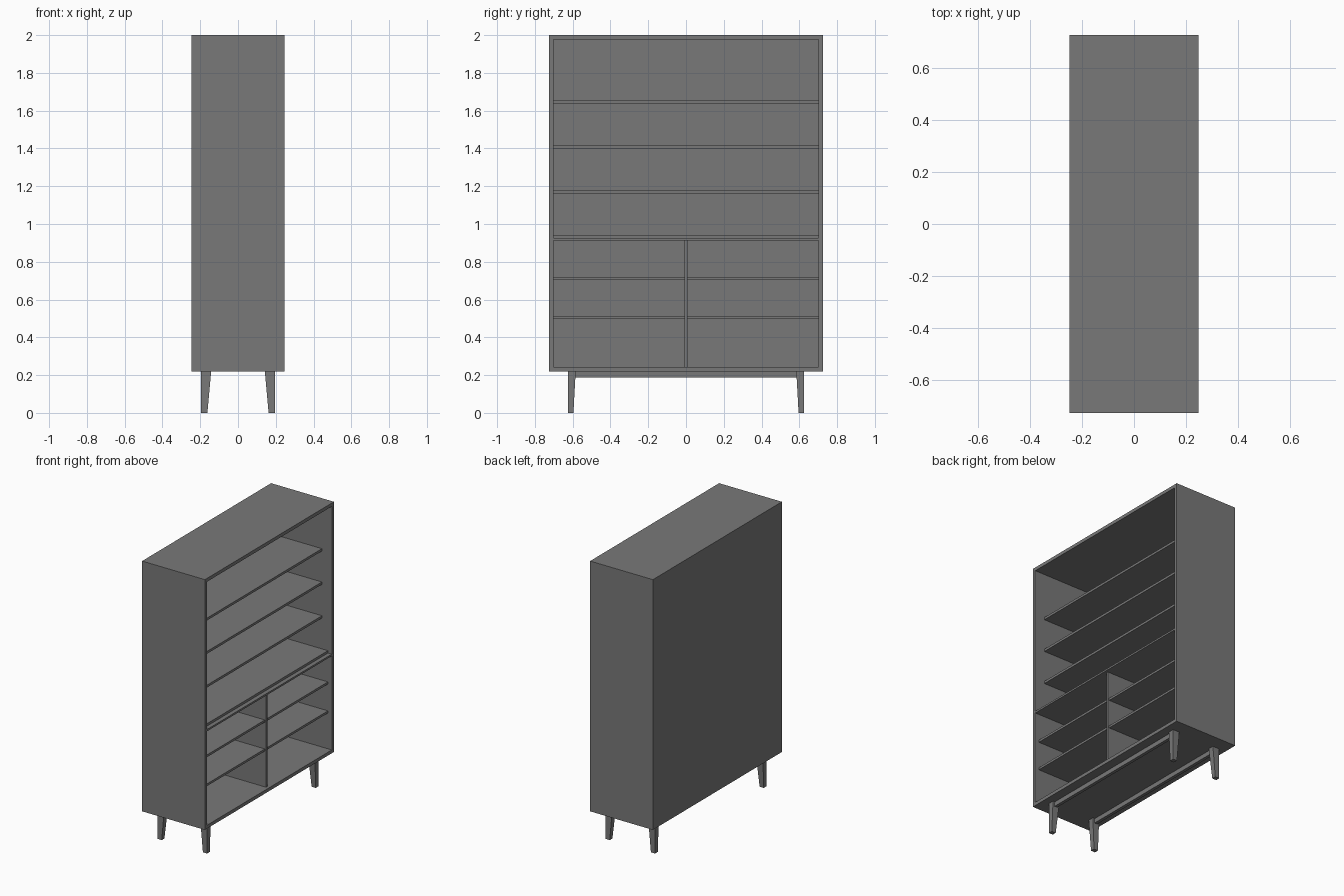
import bpy
import bmesh

cube = bpy.data.objects.get("Cube")
if cube:
    bpy.data.objects.remove(cube, do_unlink=True)

# One grey finish throughout
grey = bpy.data.materials.new("grey_finish")
grey.use_nodes = True
colour = (0.19, 0.19, 0.19, 1)
grey.diffuse_color = colour
grey.node_tree.nodes["Principled BSDF"].inputs["Base Color"].default_value = colour

HX, HY = 0.247, 0.725        # half depth and half width of the case
Z0, Z1 = 0.22, 2.0           # case bottom and top
T = 0.024                    # case board thickness
BACK = -HX + 0.02            # inner face of the back panel
IY = HY - T


def block(name, x, y, z, foot=None):
    """Box from (min, max) ranges; foot gives narrower x, y ranges at the bottom."""
    fx, fy = foot or (x, y)
    bm = bmesh.new()
    rings = []
    for (rx, ry, h) in ((fx, fy, z[0]), (x, y, z[1])):
        rings.append([bm.verts.new((rx[i], ry[j], h))
                      for i, j in ((0, 0), (1, 0), (1, 1), (0, 1))])
    low, high = rings
    bm.faces.new(low[::-1])
    bm.faces.new(high)
    for i in range(4):
        k = (i + 1) % 4
        bm.faces.new((low[i], low[k], high[k], high[i]))
    bmesh.ops.recalc_face_normals(bm, faces=bm.faces)
    mesh = bpy.data.meshes.new(name)
    bm.to_mesh(mesh)
    bm.free()
    mesh.materials.append(grey)
    obj = bpy.data.objects.new(name, mesh)
    bpy.context.collection.objects.link(obj)
    return obj


def span(a, b):
    return (min(a, b), max(a, b))


# Case
block("case_top", (-HX, HX), (-HY, HY), (Z1 - T, Z1))
block("case_bottom", (-HX, HX), (-HY, HY), (Z0, Z0 + T))
for name, s in (("left", 1), ("right", -1)):
    block("case_side_" + name, (-HX, HX), span(s * IY, s * HY), (Z0 + T, Z1 - T))
block("back_panel", (-HX, BACK), (-IY, IY), (Z0 + T, Z1 - T))

# Wide upper shelves, set back from the opening
for i, top in enumerate((1.655, 1.418, 1.178)):
    block(f"upper_shelf_{i + 1}", (BACK, HX - 0.077), (-IY, IY), (top - 0.017, top))

# Middle shelf resting on a flush board
block("middle_shelf", (BACK, HX - 0.03), (-IY, IY), (0.925, 0.942))
block("middle_board", (BACK, HX), (-IY, IY), (0.912, 0.925))

# Lower compartment with a central divider
block("divider", (BACK, HX - 0.02), (-0.008, 0.008), (Z0 + T, 0.912))
for i, top in enumerate((0.72, 0.514)):
    for name, s in (("left", 1), ("right", -1)):
        block(f"lower_shelf_{name}_{i + 1}", (BACK, HX - 0.03),
              span(s * 0.008, s * IY), (top - 0.016, top))

# Legs with straight outer faces and tapered inner faces, joined by rails
LY = 0.626
for xname, sx in (("open_side", 1), ("back_side", -1)):
    for yname, sy in (("left", 1), ("right", -1)):
        block(f"leg_{xname}_{yname}",
              span(sx * 0.142, sx * 0.195), span(sy * LY, sy * (LY - 0.042)), (0, Z0),
              foot=(span(sx * 0.162, sx * 0.195), span(sy * LY, sy * (LY - 0.03))))
    block("rail_" + xname, span(sx * 0.158, sx * 0.18),
          (-LY + 0.03, LY - 0.03), (0.188, Z0))
